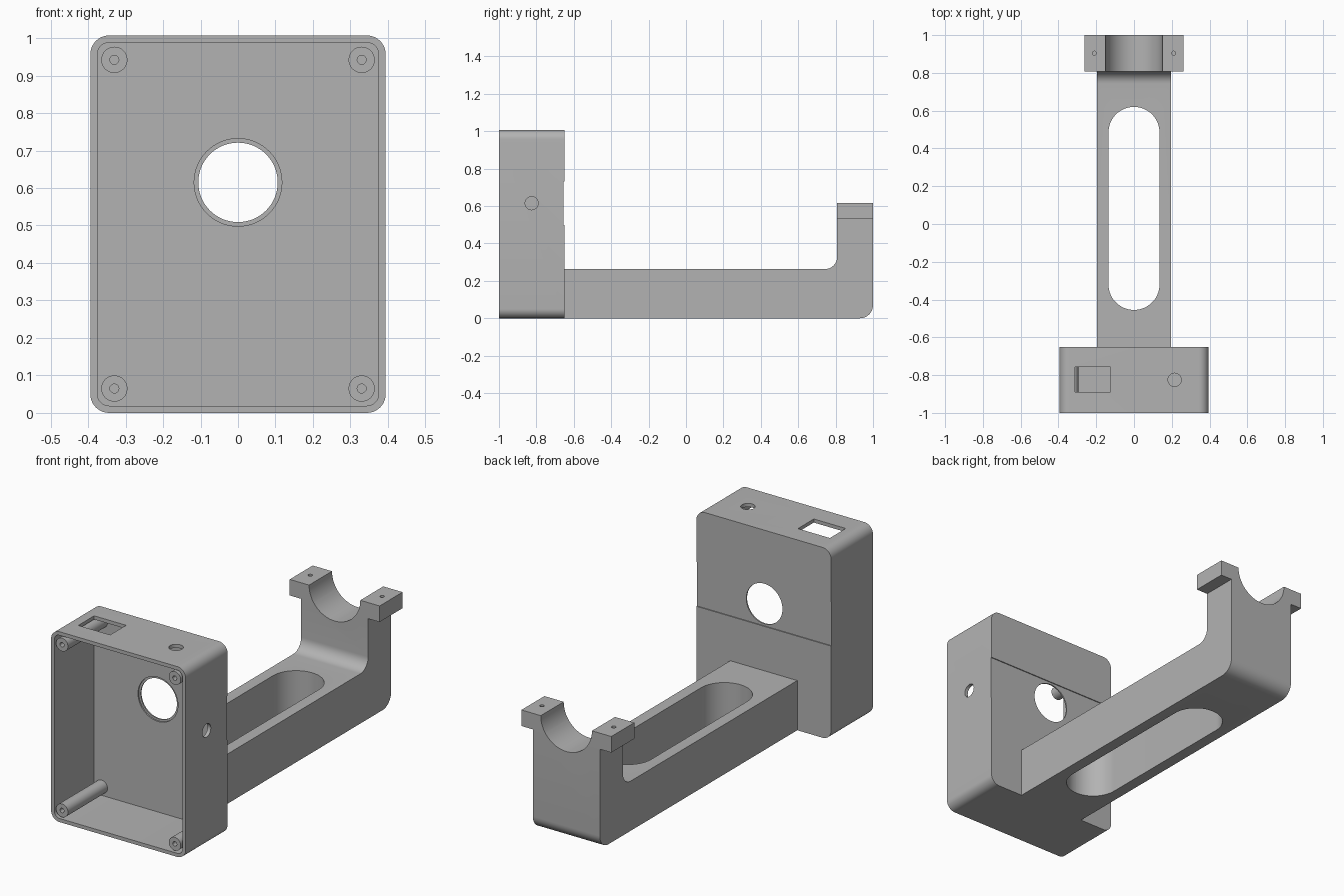
import bpy, bmesh, math
from mathutils import Vector

old = bpy.data.objects.get("Cube")
if old:
    bpy.data.objects.remove(old, do_unlink=True)

grey = bpy.data.materials.new("plain grey")
grey.use_nodes = True
COLOUR = (0.45, 0.45, 0.45, 1)
grey.diffuse_color = COLOUR
grey.node_tree.nodes["Principled BSDF"].inputs["Base Color"].default_value = COLOUR


def rounded(corners, steps=10):
    """Outline from (u, v, radius) corners, each replaced by a tangent arc."""
    out = []
    for i, (u, v, r) in enumerate(corners):
        p = Vector((u, v))
        if r == 0:
            out.append(p)
            continue
        a = (Vector(corners[i - 1][:2]) - p).normalized()
        b = (Vector(corners[(i + 1) % len(corners)][:2]) - p).normalized()
        half = a.angle(b) / 2
        centre = p + (a + b).normalized() * r / math.sin(half)
        start = p + a * r / math.tan(half) - centre
        end = p + b * r / math.tan(half) - centre
        sweep = math.atan2(start.x * end.y - start.y * end.x, start.dot(end))
        for k in range(steps + 1):
            t = sweep * k / steps
            out.append(centre + Vector((start.x * math.cos(t) - start.y * math.sin(t),
                                        start.x * math.sin(t) + start.y * math.cos(t))))
    return out


def rect(u0, u1, v0, v1, r=0, steps=10):
    return rounded([(u0, v0, r), (u1, v0, r), (u1, v1, r), (u0, v1, r)], steps)


def circle(u, v, r, n=48):
    return [Vector((u + r * math.cos(math.tau * k / n), v + r * math.sin(math.tau * k / n)))
            for k in range(n)]


PLACE = {"x": lambda u, v, d: (d, u, v),
         "y": lambda u, v, d: (u, d, v),
         "z": lambda u, v, d: (u, v, d)}


def prism(name, outline, axis, lo, hi, end_bevel=0):
    """Extrude an outline along an axis, optionally rounding the far end."""
    bm = bmesh.new()
    rings = [[bm.verts.new(PLACE[axis](p.x, p.y, d)) for p in outline] for d in (lo, hi)]
    bm.faces.new(rings[0])
    far = bm.faces.new(rings[1])
    n = len(outline)
    for i in range(n):
        j = (i + 1) % n
        bm.faces.new((rings[0][i], rings[0][j], rings[1][j], rings[1][i]))
    if end_bevel:
        bmesh.ops.bevel(bm, geom=list(far.edges), offset=end_bevel, segments=5,
                        profile=0.5, affect="EDGES")
    bmesh.ops.recalc_face_normals(bm, faces=bm.faces)
    mesh = bpy.data.meshes.new(name)
    bm.to_mesh(mesh)
    bm.free()
    mesh.materials.append(grey)
    ob = bpy.data.objects.new(name, mesh)
    bpy.context.collection.objects.link(ob)
    return ob


def activate(ob):
    bpy.ops.object.select_all(action="DESELECT")
    ob.select_set(True)
    bpy.context.view_layer.objects.active = ob


def combine(ob, others, operation="DIFFERENCE"):
    """Apply booleans and discard the helper solids."""
    activate(ob)
    for other in others:
        other.hide_render = True
        mod = ob.modifiers.new("boolean", "BOOLEAN")
        mod.operation, mod.solver, mod.object = operation, "EXACT", other
        bpy.ops.object.modifier_apply(modifier=mod.name)
        bpy.data.objects.remove(other, do_unlink=True)


def smooth(ob):
    activate(ob)
    bpy.ops.object.shade_smooth_by_angle(angle=math.radians(30))


# Enclosure: open-fronted shell with ports and a shallow band across the back
W, H, WALL, BACK = 0.394, 1.007, 0.019, -0.65
PORT_Z = 0.615
enclosure = prism("enclosure", rect(-W, W, 0, H, 0.05), "y", -1, BACK, 0.015)
combine(enclosure, [
    prism("cavity", rect(-W + WALL, W - WALL, WALL, H - WALL, 0.031), "y", -1.1, BACK - WALL),
    prism("back_band", rect(-0.5, 0.5, PORT_Z - 0.117, PORT_Z + 0.117), "y", BACK - 0.005, -0.5),
    prism("lens_hole", circle(0, PORT_Z, 0.106, 64), "y", -0.8, -0.5),
    prism("lens_seat", circle(0, PORT_Z, 0.117, 64), "y", -0.8, BACK - 0.012),
    prism("top_slot", rect(-0.312, -0.125, -0.89, -0.757), "z", 0.96, 1.1),
    prism("top_port", circle(0.215, -0.825, 0.035), "z", 0.96, 1.1),
    prism("side_port", circle(-0.825, PORT_Z, 0.035), "x", 0.36, 0.5),
])
smooth(enclosure)

# Four hollow screw posts inside the enclosure
for side, sx in (("right", -1), ("left", 1)):
    for level, z in (("lower", 0.065), ("upper", H - 0.065)):
        post = prism(f"{level}_{side}_screw_post", circle(sx * 0.33, z, 0.035, 32),
                     "y", -1, BACK - 0.015)
        combine(post, [prism("bore", circle(sx * 0.33, z, 0.012, 20), "y", -1.1, -0.75)])
        smooth(post)

# Bracket: L-shaped arm, widened head, long slot, round cradle, screw holes
TOP = 0.615
bracket = prism("bracket_arm", rounded([(BACK - 0.014, 0, 0), (1, 0, 0.07), (1, TOP, 0),
                                        (0.808, TOP, 0), (0.808, 0.263, 0.065),
                                        (BACK - 0.014, 0.263, 0)]), "x", -0.196, 0.196)
combine(bracket, [prism("cradle_head", rect(-0.263, 0.263, 0.53, TOP), "y", 0.808, 1)], "UNION")
combine(bracket, [
    prism("arm_slot", rect(-0.135, 0.135, -0.455, 0.62, 0.1349, 20), "z", -0.1, 0.5),
    prism("cradle", circle(0, TOP, 0.15, 64), "y", 0.7, 1.1),
] + [prism("screw_hole", circle(sx * 0.21, 0.904, 0.011, 20), "z", TOP - 0.06, 0.7)
     for sx in (-1, 1)])
smooth(bracket)
